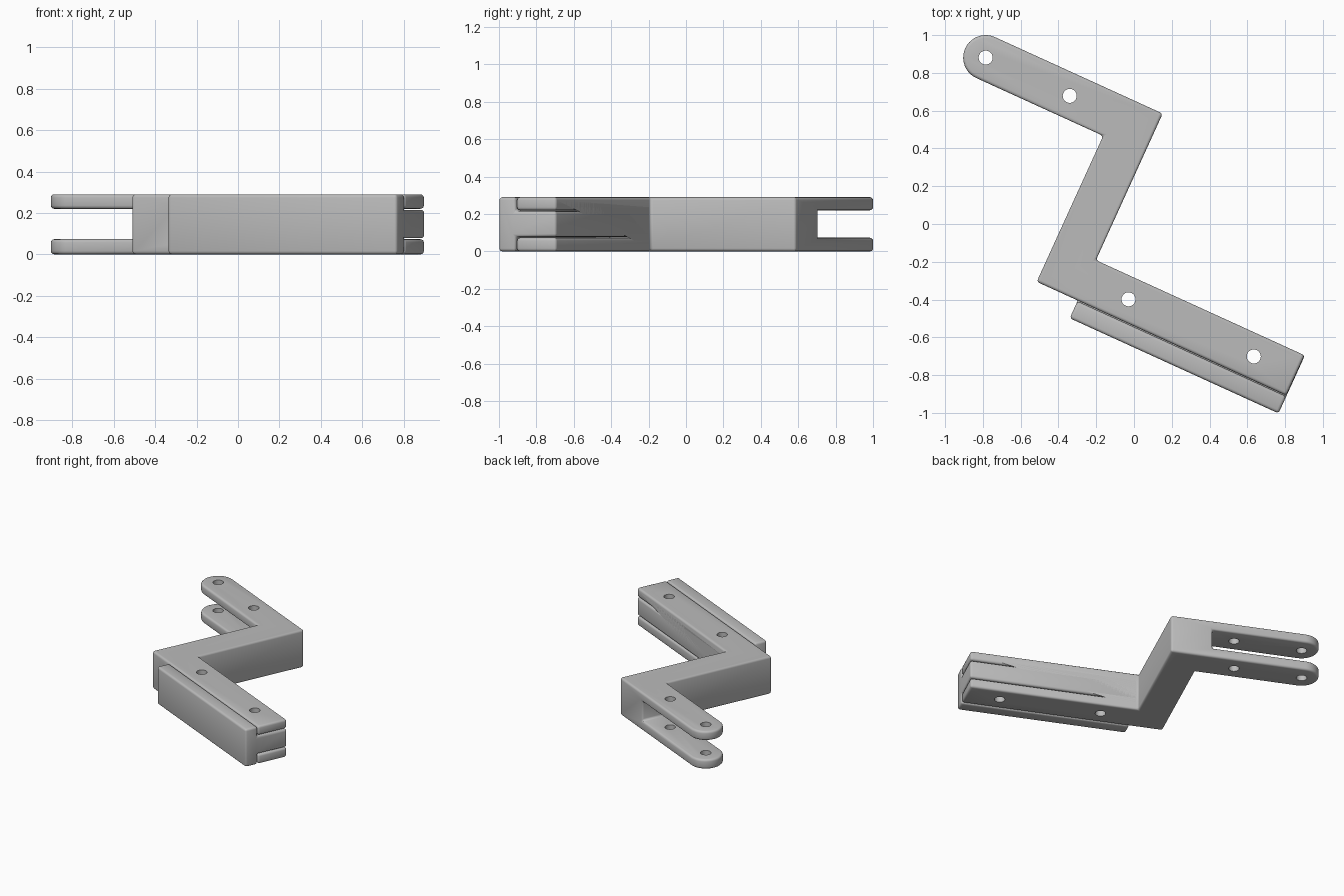
import bpy, bmesh, math
from mathutils import Matrix

if "Cube" in bpy.data.objects:
    bpy.data.objects.remove(bpy.data.objects["Cube"], do_unlink=True)

TURN = Matrix.Rotation(math.radians(-24.5), 4, "Z")
HEIGHT = 0.29
SLOT = (0.073, 0.22)          # open band between the fork prongs
ROUND = 0.016

grey = bpy.data.materials.new("plain_grey")
grey.use_nodes = True
grey.diffuse_color = (0.5, 0.5, 0.5, 1)
grey.node_tree.nodes["Principled BSDF"].inputs["Base Color"].default_value = (0.5, 0.5, 0.5, 1)


def prism(name, outline, depth, matrix=Matrix()):
    """Extrude a closed outline along its local z."""
    bm = bmesh.new()
    face = bm.faces.new([bm.verts.new((x, y, 0)) for x, y in outline])
    out = bmesh.ops.extrude_face_region(bm, geom=[face])
    verts = [g for g in out["geom"] if isinstance(g, bmesh.types.BMVert)]
    bmesh.ops.translate(bm, vec=(0, 0, depth), verts=verts)
    bmesh.ops.transform(bm, matrix=matrix, verts=bm.verts)
    bmesh.ops.recalc_face_normals(bm, faces=bm.faces)
    mesh = bpy.data.meshes.new(name)
    bm.to_mesh(mesh)
    bm.free()
    mesh.materials.append(grey)
    ob = bpy.data.objects.new(name, mesh)
    bpy.context.collection.objects.link(ob)
    return ob


def activate(ob):
    bpy.ops.object.select_all(action="DESELECT")
    ob.select_set(True)
    bpy.context.view_layer.objects.active = ob


def cut(ob, cutter):
    activate(ob)
    mod = ob.modifiers.new("cut", "BOOLEAN")
    mod.operation, mod.solver, mod.object = "DIFFERENCE", "EXACT", cutter
    bpy.ops.object.modifier_apply(modifier=mod.name)
    bpy.data.objects.remove(cutter, do_unlink=True)


def soften(ob):
    activate(ob)
    mod = ob.modifiers.new("round", "BEVEL")
    mod.width, mod.segments = ROUND, 3
    mod.limit_method, mod.angle_limit = "ANGLE", math.radians(35)
    bpy.ops.object.modifier_apply(modifier=mod.name)


def slot(x0, x1, y0, y1):
    box = [(x0, y0), (x1, y0), (x1, y1), (x0, y1)]
    return prism("slot_cutter", box, SLOT[1] - SLOT[0], Matrix.Translation((0, 0, SLOT[0])))


def drill(ob, x, y, r=0.037):
    ring = [(x + r * math.cos(t * math.tau / 32), y + r * math.sin(t * math.tau / 32))
            for t in range(32)]
    cut(ob, prism("hole_cutter", ring, 1, Matrix.Translation((0, 0, -0.3))))


# Z-shaped bracket with one rounded arm end
cx, cy, r = -1.08, 0.476, 0.119
arc = [(cx + r * math.cos(a), cy + r * math.sin(a))
       for a in (math.pi / 2 + math.pi * i / 20 for i in range(21))]
outline = [(-0.342, -0.492), (1.11, -0.492), (1.11, -0.258), (-0.104, -0.258),
           (-0.104, cy + r)] + arc + [(-0.342, cy - r)]
bracket = prism("bracket", outline, HEIGHT)
cut(bracket, slot(-1.5, -0.405, 0.2, 0.8))
cut(bracket, slot(-0.08, 1.5, -0.7, -0.1))
soften(bracket)

# T-section bar: outer plate plus a tongue filling the lower fork
low, high = SLOT[0] + 0.005, SLOT[1] - 0.005
section = [(-0.595, 0), (-0.496, 0), (-0.496, low), (-0.258, low),
           (-0.258, high), (-0.496, high), (-0.496, HEIGHT), (-0.595, HEIGHT)]
along_x = Matrix(((0, 0, 1, -0.103), (1, 0, 0, 0), (0, 1, 0, 0), (0, 0, 0, 1)))
bar = prism("tongue_bar", section, 1.215, along_x)
soften(bar)

# Bolt holes
for x, y in ((cx, cy), (-0.591, cy)):
    drill(bracket, x, y)
for x in (0.139, 0.868):
    for part in (bracket, bar):
        drill(part, x, -0.375)

for part in (bracket, bar):
    part.data.transform(TURN)
    activate(part)
    bpy.ops.object.shade_smooth_by_angle(angle=math.radians(35))
